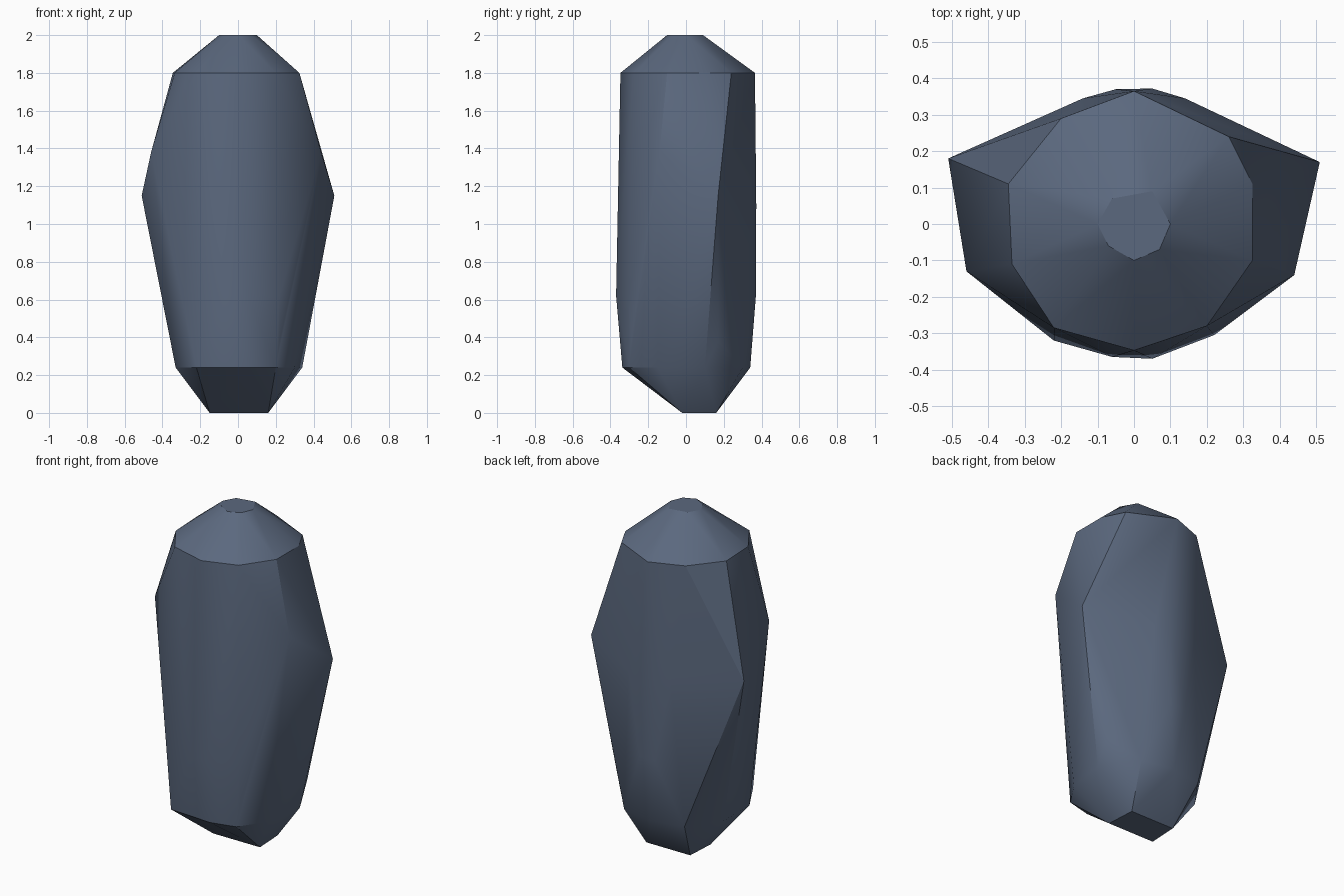
import bpy, bmesh

if "Cube" in bpy.data.objects:
    bpy.data.objects.remove(bpy.data.objects["Cube"])

# One slate colour
slate = bpy.data.materials.new("slate_blue")
slate.diffuse_color = (0.105, 0.14, 0.21, 1)
slate.use_nodes = True
slate.node_tree.nodes["Principled BSDF"].inputs["Base Color"].default_value = slate.diffuse_color

# Corners of the boulder, grouped by level: z -> (x, y) points
levels = [
    # small cap and shoulder
    (2.00, [(-.07, -.06), (0, -.1), (.07, -.07), (.1, 0), (.05, .09), (-.06, .07), (-.1, 0)]),
    (1.80, [(0, .365), (.26, .24), (.325, .11), (.325, -.1), (.2, -.28), (0, -.347),
            (-.22, -.285), (-.335, -.11), (-.345, .11), (-.2, .29)]),
    # wide side corners
    (1.38, [(.44, -.14), (-.46, -.13)]),
    (1.15, [(.51, .17), (-.51, .18)]),
    # belly, front and back
    (1.10, [(.05, .372), (-.05, .37), (.14, .345), (-.14, .345)]),
    (0.62, [(.05, -.37), (-.06, -.365), (.22, -.305), (-.22, -.305), (.05, .37), (-.05, .37)]),
    # lower bevel and foot
    (0.38, [(.22, -.29), (.34, .17), (-.345, .1), (-.34, -.12)]),
    (0.24, [(-.22, -.32), (.05, -.337), (.2, -.3), (.3, -.15), (.34, .1), (.2, .3),
            (0, .34), (-.2, .3), (-.33, .12), (-.33, -.13)]),
    (0.00, [(-.15, -.02), (.16, -.02), (.15, .16), (-.14, .16)]),
]

# Wrap the corners in a faceted skin
bm = bmesh.new()
for z, ring in levels:
    for x, y in ring:
        bm.verts.new((x, y, z))
hull = bmesh.ops.convex_hull(bm, input=bm.verts[:])
loose = [v for v in bm.verts if not v.link_faces]
bmesh.ops.delete(bm, geom=loose, context='VERTS')
bmesh.ops.recalc_face_normals(bm, faces=bm.faces[:])

mesh = bpy.data.meshes.new("boulder")
bm.to_mesh(mesh)
bm.free()
mesh.materials.append(slate)
boulder = bpy.data.objects.new("boulder", mesh)
bpy.context.collection.objects.link(boulder)

# Soften shallow edges, keep the ridges sharp
bpy.context.view_layer.objects.active = boulder
boulder.select_set(True)
bpy.ops.object.shade_smooth_by_angle(angle=0.52)
